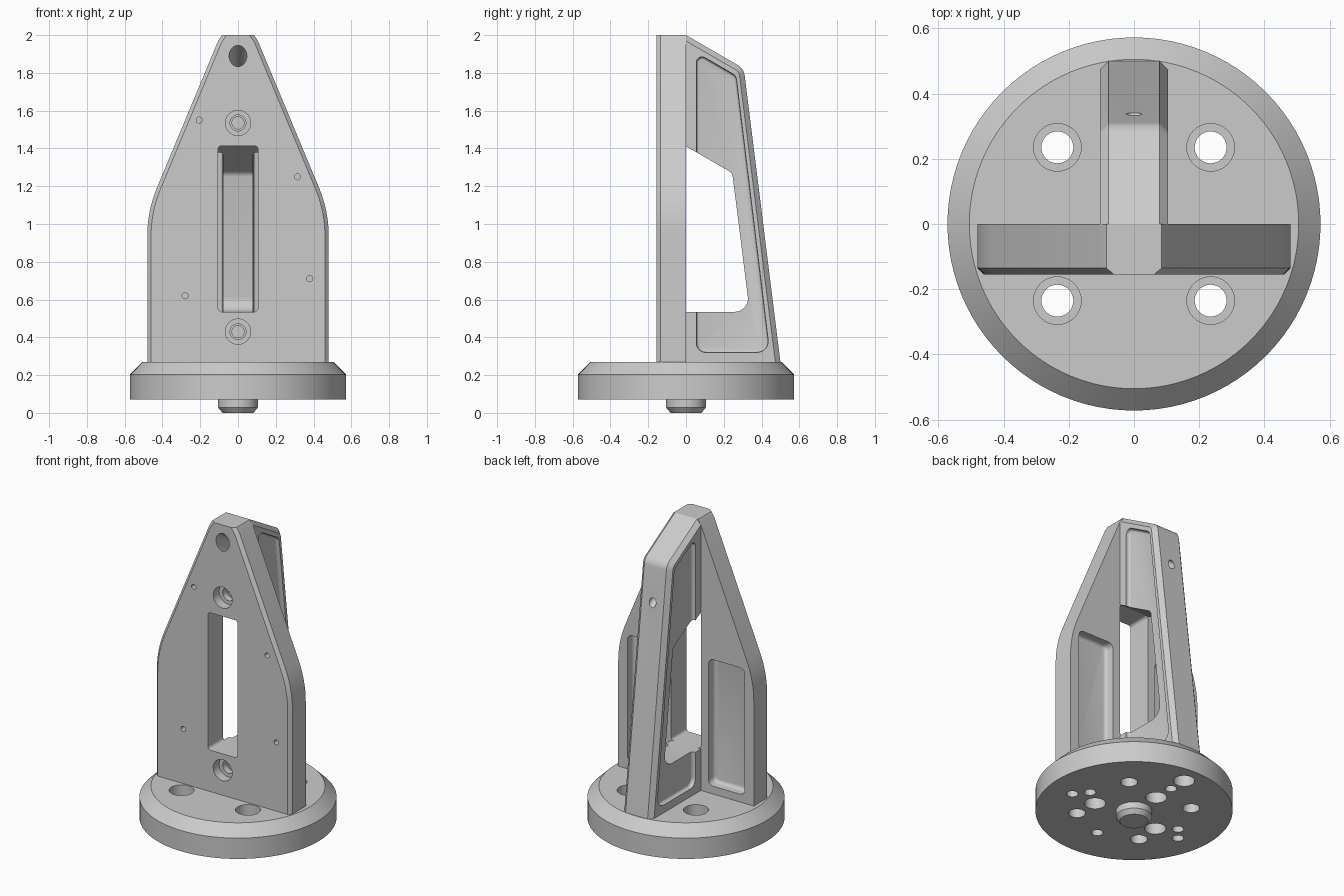
import bpy, bmesh, math
from mathutils import Vector

if "Cube" in bpy.data.objects:
    bpy.data.objects.remove(bpy.data.objects["Cube"])


def finish(name, bm):
    bmesh.ops.recalc_face_normals(bm, faces=bm.faces[:])
    me = bpy.data.meshes.new(name)
    bm.to_mesh(me)
    bm.free()
    ob = bpy.data.objects.new(name, me)
    bpy.context.collection.objects.link(ob)
    return ob


def fillet(corners, seg=8):
    """Polygon from (a, b, radius) corners, rounding each one."""
    out, n = [], len(corners)
    for i, (a, b, r) in enumerate(corners):
        p = Vector((a, b))
        if r == 0:
            out.append(p)
            continue
        u = (Vector(corners[i - 1][:2]) - p).normalized()
        v = (Vector(corners[(i + 1) % n][:2]) - p).normalized()
        half = u.angle(v) / 2
        c = p + (u + v).normalized() * (r / math.sin(half))
        t = r / math.tan(half)
        s, e = p + u * t - c, p + v * t - c
        sweep = s.angle(e)
        for k in range(seg + 1):
            f = k / seg
            out.append(c + (s * math.sin((1 - f) * sweep) + e * math.sin(f * sweep)) / math.sin(sweep))
    return out


def prism(name, pts, axis, lo, hi, pick=None, bevel=0, seg=1):
    """Extrude a profile along x or y; pick(v1, v2) chooses edges to bevel."""
    put = (lambda p, h: (h, p[0], p[1])) if axis == 'x' else (lambda p, h: (p[0], h, p[1]))
    bm = bmesh.new()
    a = [bm.verts.new(put(p, lo)) for p in pts]
    b = [bm.verts.new(put(p, hi)) for p in pts]
    n = len(pts)
    bm.faces.new(a)
    bm.faces.new(b[::-1])
    for i in range(n):
        j = (i + 1) % n
        bm.faces.new((a[i], b[i], b[j], a[j]))
    bmesh.ops.recalc_face_normals(bm, faces=bm.faces[:])
    if pick:
        edges = [e for e in bm.edges if pick(e.verts[0].co, e.verts[1].co)]
        bmesh.ops.bevel(bm, geom=edges, offset=bevel, segments=seg, profile=0.5, affect='EDGES')
    return finish(name, bm)


def lathe(name, profile, seg=32, at=(0, 0, 0), direction=(0, 0, 1)):
    """Revolve (radius, height) points about a direction, capped at both ends."""
    bm = bmesh.new()
    q = Vector(direction).to_track_quat('Z', 'Y')
    rings = []
    for r, h in profile:
        rings.append([bm.verts.new(Vector(at) + q @ Vector((
            r * math.cos(2 * math.pi * i / seg), r * math.sin(2 * math.pi * i / seg), h)))
            for i in range(seg)])
    for lo, hi in zip(rings, rings[1:]):
        for i in range(seg):
            j = (i + 1) % seg
            bm.faces.new((lo[i], lo[j], hi[j], hi[i]))
    bm.faces.new(rings[0])
    bm.faces.new(rings[-1])
    return finish(name, bm)


def cut(target, cutter, keep=False):
    mod = target.modifiers.new("cut", 'BOOLEAN')
    mod.operation, mod.solver, mod.object = 'DIFFERENCE', 'EXACT', cutter
    bpy.context.view_layer.objects.active = target
    bpy.ops.object.modifier_apply(modifier=mod.name)
    if not keep:
        bpy.data.objects.remove(cutter)


def same(u, v, i, value):
    return abs(u[i] - value) < 1e-4 and abs(v[i] - value) < 1e-4


# Round base with chamfered rim and locating spigot
base = lathe("round_base", [(0.082, 0), (0.105, 0.028), (0.105, 0.07), (0.572, 0.07),
                            (0.572, 0.203), (0.505, 0.27)], 96)

# Mounting holes with shallow counterbores
for sx in (-1, 1):
    for sy in (-1, 1):
        cut(base, lathe("c", [(0.049, 0), (0.049, 0.17), (0.073, 0.17), (0.073, 0.3)],
                        at=(sx * 0.235, sy * 0.235, 0)))
# Underside screw counterbores and dowel holes
for x, y in ((0, 0.452), (0, 0.2), (0.228, -0.08), (-0.228, -0.08)):
    cut(base, lathe("c", [(0.062, 0.03), (0.062, 0.17), (0.035, 0.17), (0.035, 0.25)], at=(x, y, 0)))
for x, y in ((0, 0.333), (0.4, -0.08), (-0.4, -0.08), (0.333, 0), (-0.333, 0), (0, -0.333)):
    cut(base, lathe("c", [(0.034, 0.03), (0.034, 0.2)], 24, at=(x, y, 0)))

# Upright front plate, chamfered along the sides of its front face
right = [(0.48, 0.27, 0), (0.48, 1.07, 0.65), (0.105, 1.97, 0), (0.085, 2.0, 0)]
outline = fillet(right + [(-x, z, r) for x, z, r in reversed(right)])
plate = prism("front_plate", outline, 'y', -0.155, 0,
              lambda u, v: same(u, v, 1, -0.155) and not same(u, v, 2, 0.27)
              and not same(u, v, 2, 2.0), 0.02)

# Slot through the plate
cut(plate, prism("c", fillet([(-0.105, 0.535, 0.02), (0.105, 0.535, 0.02),
                              (0.105, 1.415, 0.02), (-0.105, 1.415, 0.02)]), 'y', -0.3, 0.1))
# Pockets in the back of the plate
for s in (-1, 1):
    pocket = fillet([(s * 0.16, 0.32, 0.035), (s * 0.415, 0.32, 0.035),
                     (s * 0.415, 1.13, 0.035), (s * 0.16, 1.13, 0.035)])
    cut(plate, prism("c", pocket, 'y', -0.06, 0.1,
                     lambda u, v: same(u, v, 1, -0.06), 0.022, 4))
# Small pin holes in the front face
for x, z in ((-0.205, 1.55), (0.315, 1.25), (0.38, 0.71), (-0.28, 0.62)):
    cut(plate, lathe("c", [(0.016, -0.1), (0.016, 0.04)], 16, (x, -0.155, z), (0, 1, 0)))

# Rear rib, chamfered along its sloping back
rib = prism("rear_rib", fillet([(0, 0.27, 0), (0.5, 0.27, 0), (0.306, 1.823, 0.07), (0, 2.0, 0)]),
            'x', -0.105, 0.105,
            lambda u, v: abs(u.x - v.x) < 1e-4 and not same(u, v, 1, 0)
            and not same(u, v, 2, 0.27), 0.027)

# Shallow side recesses, then the window through the rib
recess = fillet([(0.055, 0.32, 0.05), (0.443, 0.32, 0.06), (0.265, 1.785, 0.04), (0.055, 1.907, 0.03)])
for s in (-1, 1):
    cut(rib, prism("c", recess, 'x', s * 0.08, s * 0.2,
                   lambda u, v: same(u, v, 0, s * 0.08), 0.018, 3))
cut(rib, prism("c", fillet([(-0.1, 0.535, 0), (0.337, 0.535, 0.07), (0.245, 1.27, 0.04),
                            (-0.1, 1.469, 0)]), 'x', -0.3, 0.3))

# Screw holes running from plate into rib
for z in (0.43, 1.535):
    c = lathe("c", [(0.067, -0.1), (0.067, 0.06), (0.042, 0.06), (0.042, 0.1),
                    (0.032, 0.1), (0.032, 0.3)], 32, (0, -0.155, z), (0, 1, 0))
    cut(plate, c, True)
    cut(rib, c)

# Slanted stepped hole from the plate tip down to the back of the rib
c = lathe("c", [(0.047, -0.2), (0.047, 0.25), (0.023, 0.28), (0.023, 0.8)], 32,
          (0, -0.155, 1.89), (0, 0.495, -0.32))
cut(plate, c, True)
cut(rib, c)

# Smooth curved walls, keep machined edges crisp
for ob in (base, plate, rib):
    bpy.ops.object.select_all(action='DESELECT')
    ob.select_set(True)
    bpy.context.view_layer.objects.active = ob
    bpy.ops.object.shade_smooth_by_angle(angle=math.radians(25))
